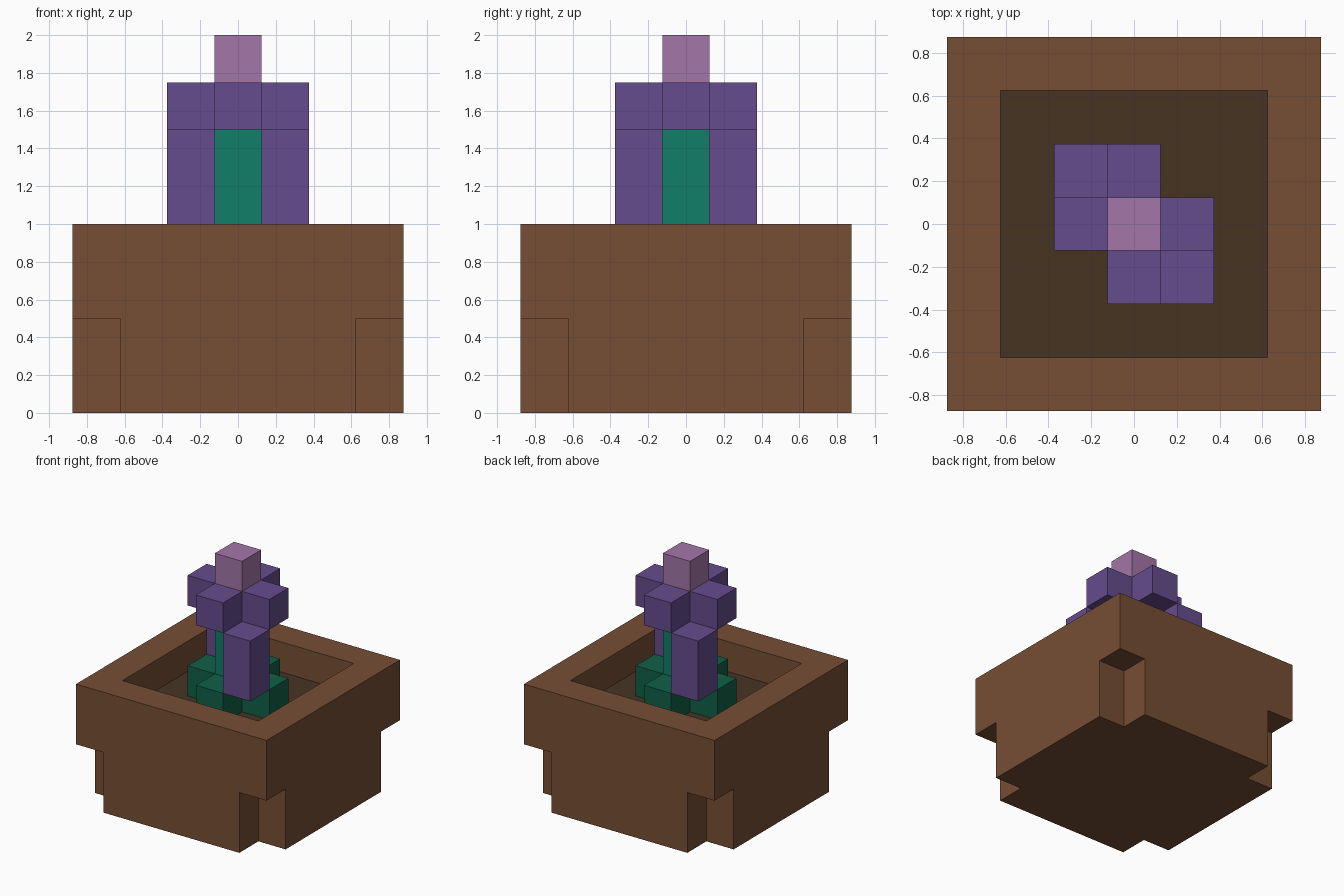
import bpy
import bmesh

if "Cube" in bpy.data.objects:
    bpy.data.objects.remove(bpy.data.objects["Cube"])

U = 0.25  # block size


def srgb(r, g, b):
    lin = lambda c: c / 12.92 if c <= 0.04045 else ((c + 0.055) / 1.055) ** 2.4
    return [lin(c / 255) for c in (r, g, b)] + [1.0]


def material(name, rgb):
    m = bpy.data.materials.new(name)
    m.diffuse_color = srgb(*rgb)
    m.use_nodes = True
    m.node_tree.nodes["Principled BSDF"].inputs["Base Color"].default_value = m.diffuse_color
    return m


CLAY = material("clay_brown", (118, 78, 52))
SOIL = material("dark_soil", (70, 52, 34))
LEAF = material("leaf_green", (15, 96, 71))
STEM = material("stem_green", (16, 126, 103))
PURPLE = material("petal_purple", (101, 76, 141))
PINK = material("tip_pink", (163, 118, 168))


def add_object(name, bm, *mats):
    bmesh.ops.recalc_face_normals(bm, faces=bm.faces[:])
    me = bpy.data.meshes.new(name)
    bm.to_mesh(me)
    bm.free()
    for m in mats:
        me.materials.append(m)
    ob = bpy.data.objects.new(name, me)
    bpy.context.collection.objects.link(ob)
    return ob


def add_box(bm, x0, x1, y0, y1, z0, z1):
    vs = bmesh.ops.create_cube(bm, size=1)["verts"]
    for v in vs:
        v.co.x = x1 if v.co.x > 0 else x0
        v.co.y = y1 if v.co.y > 0 else y0
        v.co.z = z1 if v.co.z > 0 else z0


def column(name, cx, cy, z0, z1, mat):
    """One-block-wide column centred on grid cell (cx, cy)."""
    bm = bmesh.new()
    x, y, h = cx * U, cy * U, U / 2
    add_box(bm, x - h, x + h, y - h, y + h, z0, z1)
    return add_object(name, bm, mat)


def cross(name, z0, z1, mat):
    """Plus-shaped slab, three blocks across."""
    a, b = U / 2, U * 1.5
    quarter = [(b, -a), (b, a), (a, a)]
    pts = []
    for _ in range(4):
        pts += quarter
        quarter = [(-y, x) for x, y in quarter]
    bm = bmesh.new()
    face = bm.faces.new([bm.verts.new((x, y, z0)) for x, y in pts])
    ext = bmesh.ops.extrude_face_region(bm, geom=[face], use_keep_orig=True)["geom"]
    for v in ext:
        if isinstance(v, bmesh.types.BMVert):
            v.co.z = z1
    return add_object(name, bm, mat)


# Planter: square block, hollowed from the top, lower corners notched
R, IN, FLOOR = 0.875, 0.625, 0.75
bm = bmesh.new()
add_box(bm, -R, R, -R, R, 0, 1)
planter = add_object("planter", bm, CLAY, SOIL)

bm = bmesh.new()
add_box(bm, -IN, IN, -IN, IN, FLOOR, 1.5)
for sx in (-1, 1):
    for sy in (-1, 1):
        xs, ys = sorted((sx * IN, sx * 1.2)), sorted((sy * IN, sy * 1.2))
        add_box(bm, *xs, *ys, -0.5, 0.5)
cutter = add_object("planter_cutter", bm, CLAY)
cutter.hide_render = True

mod = planter.modifiers.new("hollow", "BOOLEAN")
mod.operation = "DIFFERENCE"
mod.solver = "EXACT"
mod.object = cutter
bpy.context.view_layer.objects.active = planter
bpy.ops.object.modifier_apply(modifier=mod.name)
bpy.data.objects.remove(cutter, do_unlink=True)

# Soil is the upward face at the bottom of the hollow
for p in planter.data.polygons:
    p.material_index = int(p.normal.z > 0.9 and p.center.z < 0.9)

# Plant
cross("leaves", FLOOR, 1.0, LEAF)
column("stem", 0, 0, 1.0, 1.5, STEM)
cross("petals", 1.5, 1.75, PURPLE)
column("hanging_petal_front", 1, -1, 1.0, 1.5, PURPLE)
column("hanging_petal_back", -1, 1, 1.0, 1.5, PURPLE)
column("flower_tip", 0, 0, 1.75, 2.0, PINK)
